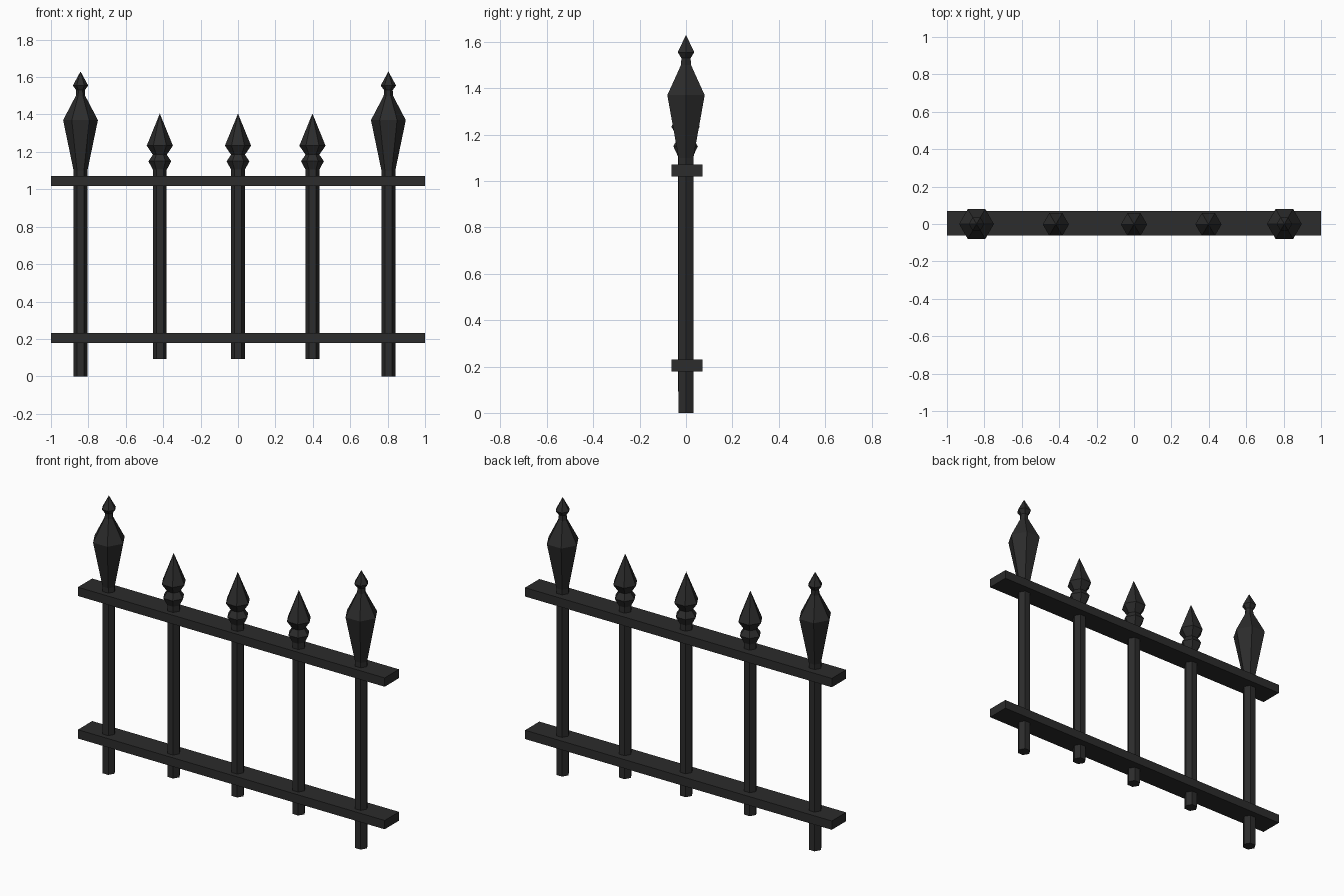
import bpy
import bmesh
import math

if "Cube" in bpy.data.objects:
    bpy.data.objects.remove(bpy.data.objects["Cube"])

iron = bpy.data.materials.new("dark_iron")
iron.diffuse_color = (0.025, 0.025, 0.025, 1)
iron.use_nodes = True
iron.node_tree.nodes["Principled BSDF"].inputs["Base Color"].default_value = iron.diffuse_color


def finish(bm, name, location):
    bmesh.ops.recalc_face_normals(bm, faces=bm.faces[:])
    mesh = bpy.data.meshes.new(name)
    bm.to_mesh(mesh)
    bm.free()
    mesh.materials.append(iron)
    obj = bpy.data.objects.new(name, mesh)
    obj.location = location
    bpy.context.collection.objects.link(obj)
    return obj


def hex_turned(name, x, profile, tip_z, y=0.0):
    """Six-sided turned bar: rings of (radius, z), closed below, pointed on top."""
    bm = bmesh.new()
    rings = []
    for r, z in profile:
        rings.append([bm.verts.new((r * math.cos(i * math.pi / 3),
                                    r * math.sin(i * math.pi / 3), z))
                      for i in range(6)])
    bm.faces.new(rings[0])
    for low, high in zip(rings, rings[1:]):
        for i in range(6):
            j = (i + 1) % 6
            bm.faces.new((low[i], low[j], high[j], high[i]))
    tip = bm.verts.new((0, 0, tip_z))
    for i in range(6):
        bm.faces.new((rings[-1][i], rings[-1][(i + 1) % 6], tip))
    return finish(bm, name, (x, y, 0))


def rail(name, z):
    bm = bmesh.new()
    bmesh.ops.create_cube(bm, size=1)
    bmesh.ops.scale(bm, vec=(2.0, 0.133, 0.052), verts=bm.verts)
    return finish(bm, name, (0, 0.004, z))


# Horizontal rails
rail("lower_rail", 0.205)
rail("upper_rail", 1.045)

# Tall end posts with urn-shaped finials
post_profile = [(0.037, 0), (0.037, 1.10), (0.093, 1.37),
                (0.025, 1.50), (0.023, 1.53), (0.041, 1.555)]
for side, x in (("left", -0.842), ("right", 0.804)):
    hex_turned(side + "_end_post", x, post_profile, 1.63)

# Short pickets with collared spear points
picket_profile = [(0.037, 0.093), (0.037, 1.105), (0.061, 1.15),
                  (0.037, 1.185), (0.07, 1.233)]
for side, x in (("left", -0.418), ("middle", 0.0), ("right", 0.398)):
    hex_turned(side + "_picket", x, picket_profile, 1.405, y=-0.002)
